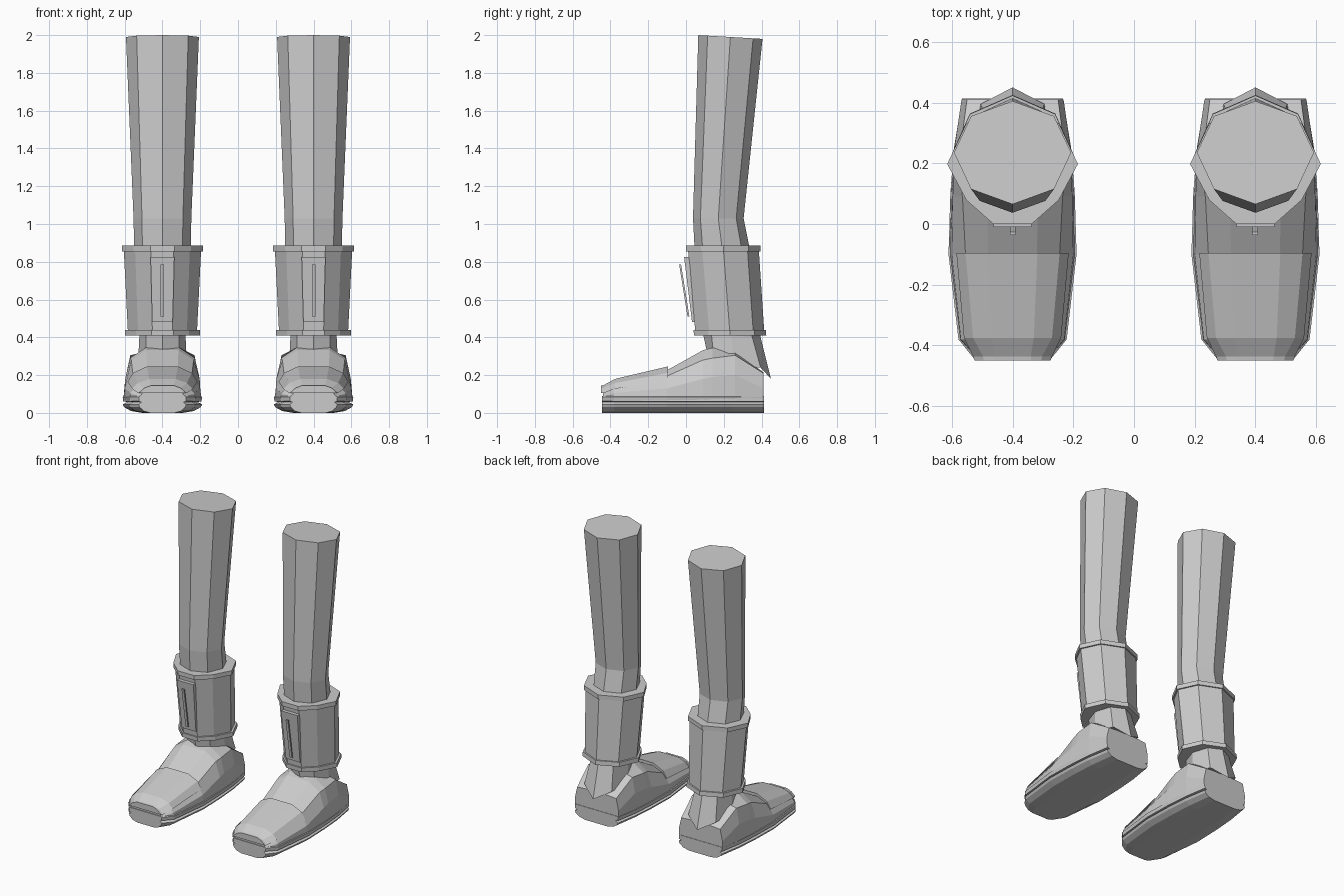
import bpy, bmesh

CX = 0.4  # centre of one leg; the other is mirrored


def loft(name, rings):
    """Closed skin through rings of equal point count, mirrored across x = 0."""
    bm = bmesh.new()
    vs = [[bm.verts.new((CX + x, y, z)) for x, y, z in r] for r in rings]
    n = len(vs[0])
    for a, b in zip(vs, vs[1:]):
        for i in range(n):
            j = (i + 1) % n
            bm.faces.new((a[i], a[j], b[j], b[i]))
    bm.faces.new(vs[0])
    bm.faces.new(vs[-1])
    bmesh.ops.recalc_face_normals(bm, faces=bm.faces)
    me = bpy.data.meshes.new(name)
    bm.to_mesh(me)
    bm.free()
    ob = bpy.data.objects.new(name, me)
    bpy.context.collection.objects.link(ob)
    ob.modifiers.new("Mirror", "MIRROR").use_mirror_merge = False
    return ob


# Trouser leg: octagonal rings (radius x, front y, back y, front z, back z)
K = 0.70711
UNIT = [(0, -1), (K, -K), (1, 0), (K, K), (0, 1), (-K, K), (-1, 0), (-K, -K)]


def leg_ring(rx, yf, yb, zf, zb):
    c, r = (yf + yb) / 2, (yb - yf) / 2
    return [(rx * x, c + r * y, (zf + zb) / 2 + (zb - zf) / 2 * y) for x, y in UNIT]


hem = [(0, .12, .28), (.09, .15, .27), (.13, .25, .25), (.105, .395, .24),
       (0, .45, .18), (-.105, .395, .24), (-.13, .25, .25), (-.09, .15, .27)]
loft("trouser_leg", [hem,
                     leg_ring(.122, .09, .395, .42, .40),
                     leg_ring(.150, .045, .335, .88, .88),
                     leg_ring(.153, .037, .305, 1.03, 1.03),
                     leg_ring(.193, .065, .405, 2.0, 1.98)])

# Shin cuff with two rims: nine-sided, flat at the front and pointed behind
CUFF = [(-.06, 0), (.06, 0), (.145, .2), (.205, .5), (.145, .84), (0, 1),
        (-.145, .84), (-.205, .5), (-.145, .2)]


def cuff_ring(s, yf, yb, z):
    return [(x * s, yf + (yb - yf) * t, z) for x, t in CUFF]


loft("shin_cuff", [cuff_ring(.89, .05, .415, .42), cuff_ring(1.0, .01, .385, .87)])
loft("cuff_top_rim", [cuff_ring(1.05, 0, .395, .855), cuff_ring(1.05, 0, .395, .885)])
loft("cuff_bottom_rim", [cuff_ring(.97, .042, .425, .41), cuff_ring(.97, .040, .423, .44)])


# Leaning plate and raised bar on the front of the cuff
def plate(name, w0, w1, y0, y1, z0, z1, t):
    loft(name, [[(-w, y, z), (w, y, z), (w, y + t, z), (-w, y + t, z)]
                for w, y, z in ((w0, y0, z0), (w1, y1, z1))])


plate("shin_plate", .054, .063, .032, -.010, .48, .825, .025)
plate("shin_bar", .009, .009, .008, -.036, .51, .785, .01)

# Sole: shoe outline stacked with a groove around it
SIDE = [(.127, -.445), (.18, -.38), (.213, -.1), (.207, .1), (.195, .25), (.168, .413)]
OUTLINE = SIDE + [(-x, y) for x, y in reversed(SIDE)]
STACK = [(0, .5), (.010, .78), (.030, .95), (.045, .99), (.057, .87),
         (.062, .97), (.085, .99), (.09, .93)]
loft("sole", [[(x * s, y, z) for x, y in OUTLINE] for z, s in STACK])


# Shoe upper: sections along y (half width and height pairs from sole to top)
def section(y, pts):
    return [(x, y, z) for x, z in pts] + [(-x, y, z) for x, z in reversed(pts)]


UPPER = [
    (-.440, [(.122, .06), (.120, .085), (.100, .112), (.06, .128)]),
    (-.380, [(.175, .06), (.170, .105), (.135, .140), (.07, .165)]),
    (-.100, [(.208, .06), (.200, .130), (.155, .195), (.08, .226)]),
    (.090, [(.203, .06), (.197, .180), (.165, .280), (.085, .332)]),
    (.140, [(.200, .06), (.195, .190), (.172, .290), (.090, .345)]),
    (.260, [(.190, .06), (.190, .200), (.170, .305), (.100, .322)]),
    (.410, [(.165, .06), (.168, .130), (.150, .210), (.090, .215)]),
]
loft("shoe_upper", [section(y, p) for y, p in UPPER])

# Toe cap: raised shell over the front of the upper
CAP = [
    (-.450, [(.125, .105), (.095, .132), (.06, .145)]),
    (-.436, [(.130, .105), (.097, .133), (.06, .147)]),
    (-.375, [(.160, .128), (.130, .158), (.07, .180)]),
    (-.095, [(.185, .165), (.155, .212), (.082, .246)]),
]
loft("toe_cap", [section(y, p) for y, p in CAP])
